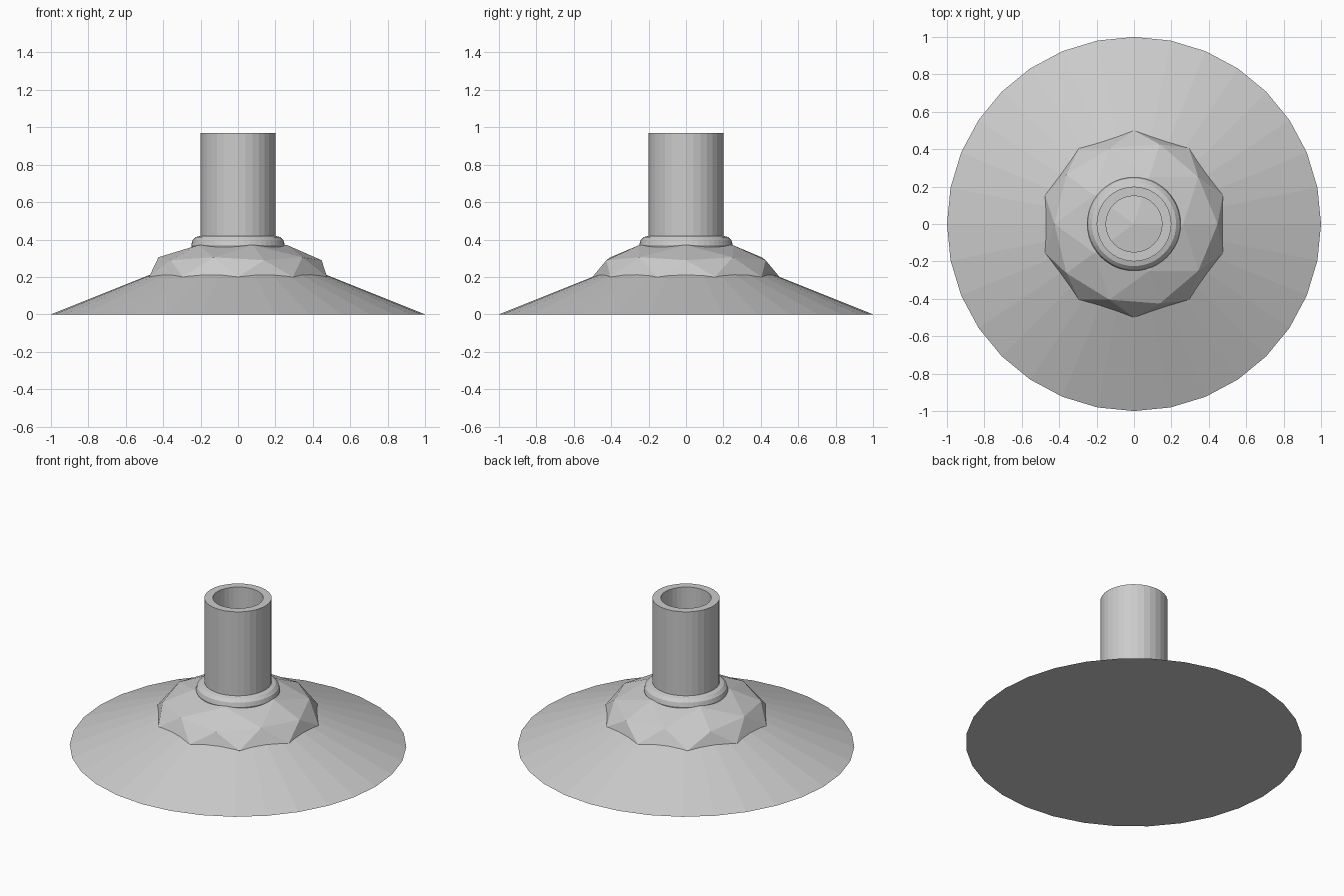
import bpy, bmesh, math

if "Cube" in bpy.data.objects:
    bpy.data.objects.remove(bpy.data.objects["Cube"])


def name_active(name):
    obj = bpy.context.object
    obj.name = name
    return obj


# Wide cone base
bpy.ops.mesh.primitive_cone_add(vertices=32, radius1=1, radius2=0, depth=0.4,
                                location=(0, 0, 0.2))
name_active("cone_base")

# Faceted, flattened mound
bpy.ops.mesh.primitive_ico_sphere_add(subdivisions=2, radius=0.5, location=(0, 0, 0.2))
name_active("faceted_mound").scale = (1, 1, 0.4)

# Rounded collar around the pipe
bpy.ops.mesh.primitive_torus_add(major_radius=0.2, minor_radius=0.05,
                                 major_segments=48, minor_segments=12,
                                 location=(0, 0, 0.37))
name_active("collar_ring")

# Hollow pipe: closed rectangular wall section turned about z
profile = [(0.15, 0.37), (0.2, 0.37), (0.2, 0.97), (0.15, 0.97)]
sides = 32
bm = bmesh.new()
rings = []
for i in range(sides):
    a = math.tau * i / sides
    rings.append([bm.verts.new((r * math.cos(a), r * math.sin(a), z)) for r, z in profile])
for i in range(sides):
    p, q = rings[i], rings[(i + 1) % sides]
    for j in range(4):
        k = (j + 1) % 4
        bm.faces.new((p[j], q[j], q[k], p[k]))
bmesh.ops.recalc_face_normals(bm, faces=bm.faces)
mesh = bpy.data.meshes.new("pipe")
bm.to_mesh(mesh)
bm.free()
bpy.context.collection.objects.link(bpy.data.objects.new("pipe", mesh))
